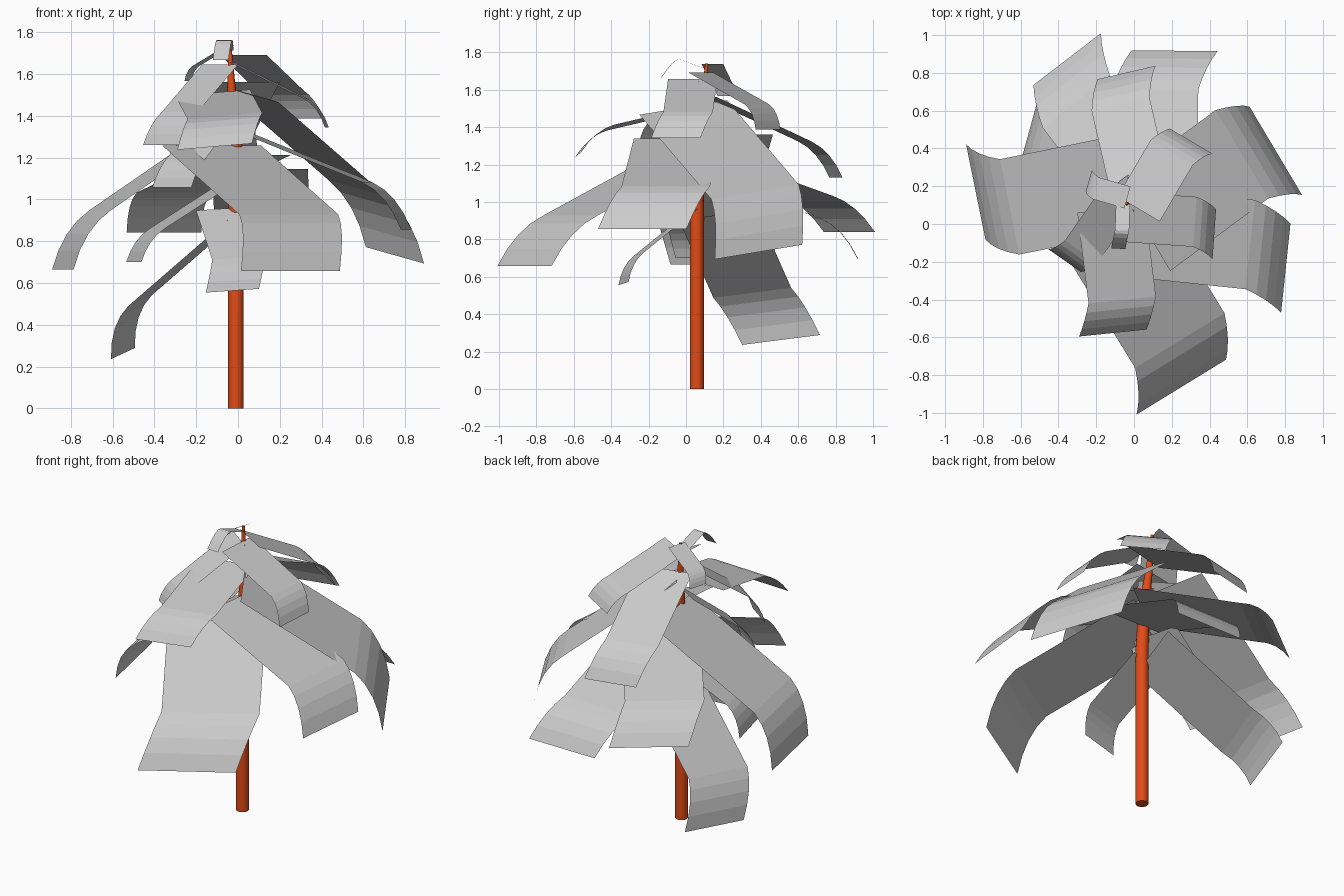
import bpy, bmesh
from math import radians, sin, cos, tau
from mathutils import Vector

if "Cube" in bpy.data.objects:
    bpy.data.objects.remove(bpy.data.objects["Cube"])

# Trunk path: z, x, y, radius
TRUNK = [(0, -0.01, 0.058, 0.037), (1.0, -0.01, 0.058, 0.037),
         (1.27, -0.012, 0.075, 0.033), (1.52, -0.03, 0.098, 0.02),
         (1.74, -0.04, 0.11, 0.008)]


def trunk_at(z):
    for a, b in zip(TRUNK, TRUNK[1:]):
        if z <= b[0]:
            t = (z - a[0]) / (b[0] - a[0])
            return Vector((a[1] + t * (b[1] - a[1]), a[2] + t * (b[2] - a[2]), z))
    return Vector((TRUNK[-1][1], TRUNK[-1][2], z))


def finish(name, bm):
    me = bpy.data.meshes.new(name)
    bm.to_mesh(me)
    bm.free()
    ob = bpy.data.objects.new(name, me)
    bpy.context.collection.objects.link(ob)
    return ob


# Trunk: tapered, slightly leaning tube
bm = bmesh.new()
N = 16
rings = [[bm.verts.new((x + r * cos(tau * i / N), y + r * sin(tau * i / N), z))
          for i in range(N)] for z, x, y, r in TRUNK]
for lo, hi in zip(rings, rings[1:]):
    for i in range(N):
        j = (i + 1) % N
        bm.faces.new((lo[i], lo[j], hi[j], hi[i]))
bm.faces.new(rings[0][::-1])
bm.faces.new(rings[-1])
trunk = finish("trunk", bm)
bark = bpy.data.materials.new("bark")
bark.diffuse_color = (0.75, 0.07, 0.008, 1)
bark.use_nodes = True
bark.node_tree.nodes["Principled BSDF"].inputs["Base Color"].default_value = bark.diffuse_color
trunk.data.materials.append(bark)
bpy.context.view_layer.objects.active = trunk
trunk.select_set(True)
bpy.ops.object.shade_smooth_by_angle()


# Leaf profile: straight run, then a drooping curve that veers sideways
def leaf_profile(steps=4):
    base = Vector((1.45, -0.26, 0))
    mid, end = Vector((0.29, -0.09, -0.01)), Vector((0.56, -0.22, -0.28))
    pts = [Vector((0.03, -0.26, 0))]
    for i in range(steps + 1):
        t = i / steps
        pts.append(base + 2 * t * (1 - t) * mid + t * t * end)
    return pts


PROFILE = leaf_profile()


def leaf(name, z, azimuth, width, pitch, roll=0, length=None, droop=None):
    a, p, r = radians(azimuth), radians(pitch), radians(roll)
    length = length or width
    droop = droop or length
    u = Vector((cos(p) * cos(a), cos(p) * sin(a), -sin(p)))
    v = Vector((-sin(a), cos(a), 0))
    n = u.cross(v)
    v, n = v * cos(r) + n * sin(r), n * cos(r) - v * sin(r)
    o = trunk_at(z)
    bm = bmesh.new()
    rows = []
    for q in PROFILE:
        c = o + u * q.x * length + v * q.y * width + n * q.z * droop
        rows.append([bm.verts.new(c + v * s * width / 2) for s in (-1, 1)])
    for b, t in zip(rows, rows[1:]):
        bm.faces.new((b[0], t[0], t[1], b[1]))
    finish(name, bm)


# Lowest leaves
leaf("low_leaf_west", 0.925, 159, 0.435, 39, -9, 0.465)
leaf("low_leaf_front", 0.965, 285, 0.26, 38, 5, 0.27)
leaf("low_leaf_left", 1.09, 194, 0.30, 32)
leaf("low_leaf_back", 1.15, 89.5, 0.455, 20, 0, 0.475)
leaf("low_leaf_back_left", 1.215, 127.5, 0.45, 16, 0, 0.455)

# Middle leaves
leaf("mid_leaf_front", 1.265, 301.5, 0.555, 25, 0, 0.55)
leaf("mid_leaf_right", 1.345, -6, 0.475, 22, 0, 0.483)
leaf("mid_leaf_left", 1.37, 191.5, 0.515, 34, 0, 0.52)
leaf("mid_leaf_front_left", 1.45, 238, 0.22, 38, 0, 0.27)
leaf("mid_leaf_back_right", 1.535, 36.5, 0.55, 35, 10, 0.555)

# Upper leaves
leaf("upper_leaf_front", 1.52, 277, 0.36, 13, 5, 0.35)
leaf("upper_leaf_back", 1.565, 103, 0.315, 24.5, 0, 0.40)
leaf("upper_leaf_right", 1.66, -4, 0.265, 26, 0, 0.28)
leaf("upper_leaf_front_left", 1.65, 235, 0.21, 34, 0, 0.288)
leaf("upper_leaf_back_right", 1.695, 59.5, 0.26, 26, 0, 0.272)

# Small crown leaves
leaf("crown_leaf_left", 1.74, 164, 0.12, 30, 0, 0.14)
leaf("crown_leaf_front", 1.71, 268, 0.075, -20, 0, 0.105, 0.44)
